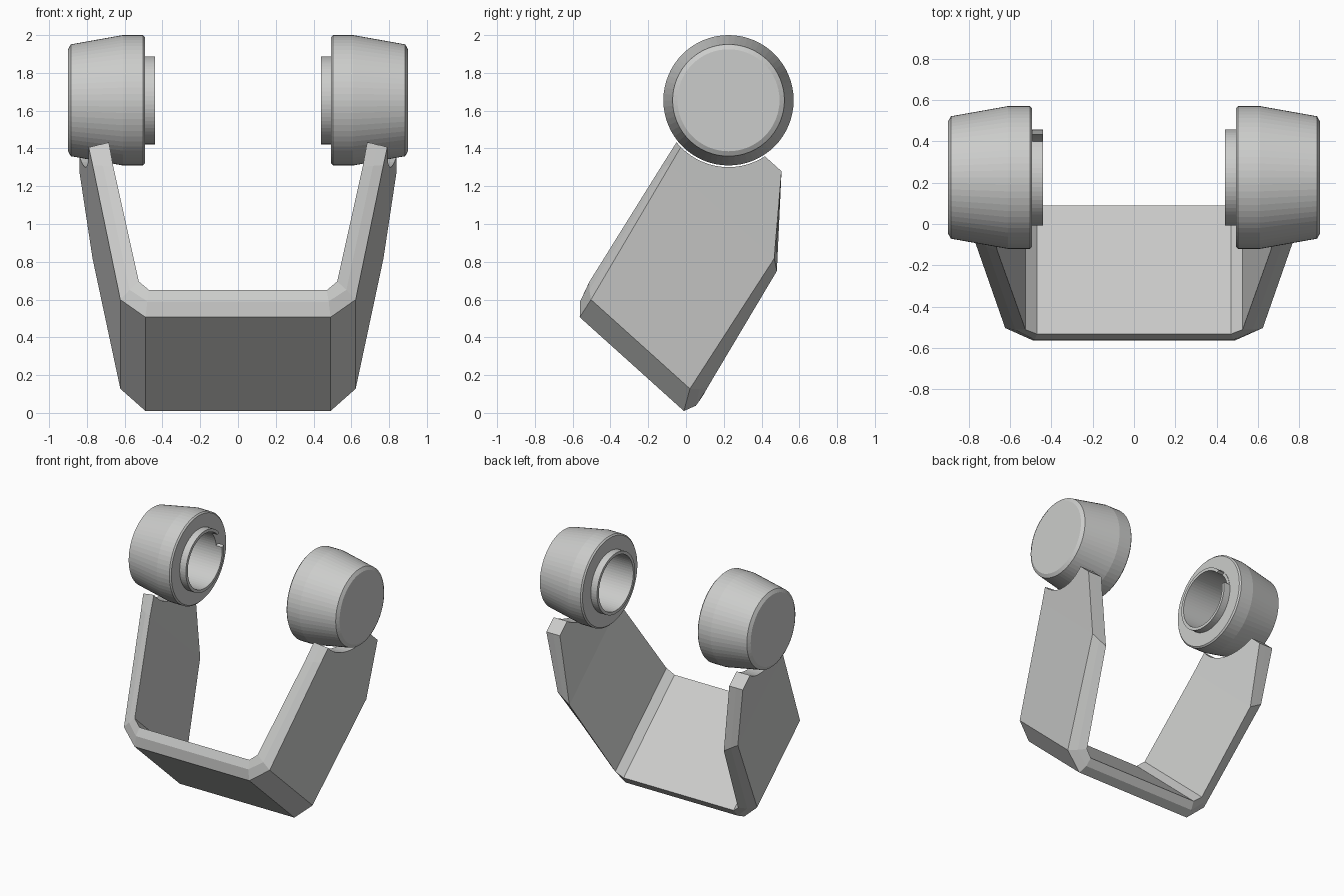
import bpy, bmesh, math
from mathutils import Vector, Matrix

if "Cube" in bpy.data.objects:
    bpy.data.objects.remove(bpy.data.objects["Cube"], do_unlink=True)

GREY = (0.6, 0.605, 0.595, 1)
grey = bpy.data.materials.new("light grey")
grey.use_nodes = True
grey.diffuse_color = GREY
grey.node_tree.nodes["Principled BSDF"].inputs["Base Color"].default_value = GREY

PIVOT = Vector((0, 0.225, 1.655))   # axis of both cups
TILT = math.radians(42)             # slope of the cradle floor
SEGMENTS = 64


def finish(bm, name):
    bmesh.ops.recalc_face_normals(bm, faces=bm.faces)
    mesh = bpy.data.meshes.new(name)
    bm.to_mesh(mesh)
    bm.free()
    obj = bpy.data.objects.new(name, mesh)
    bpy.context.collection.objects.link(obj)
    mesh.materials.append(grey)
    return obj


def cut(obj, cutter):
    cutter.hide_render = True
    mod = obj.modifiers.new("cut", 'BOOLEAN')
    mod.operation = 'DIFFERENCE'
    mod.solver = 'EXACT'
    mod.object = cutter
    bpy.context.view_layer.objects.active = obj
    bpy.ops.object.modifier_apply(modifier=mod.name)
    bpy.data.objects.remove(cutter, do_unlink=True)


def revolve(profile, name, side):
    """Turn an (x, radius) profile around the cup axis."""
    bm = bmesh.new()
    verts = [bm.verts.new(PIVOT + Vector((side * x, 0, r))) for x, r in profile]
    edges = [bm.edges.new(pair) for pair in zip(verts, verts[1:])]
    bmesh.ops.spin(bm, geom=verts + edges, cent=PIVOT, axis=(1, 0, 0),
                   angle=math.tau, steps=SEGMENTS, use_merge=True)
    bmesh.ops.remove_doubles(bm, verts=bm.verts, dist=0.0005)
    return finish(bm, name)


def cradle_point(side, x, up, along):
    """Cradle space to world: up is off the floor, along runs down its slope."""
    c, s = math.cos(TILT), math.sin(TILT)
    return Vector((side * x, s * up + c * along, c * up - s * along))


# Cradle: U section, each station is outer and inner (x, up, front, back) plus rim bulge
stations = [
    ((0.49, 0, -0.757, -0.015), (0.47, 0.127, -0.83, 0.006), 0.018),
    ((0.623, 0.109, -0.775, -0.07), (0.525, 0.175, -0.845, -0.005), 0.006),
    ((0.77, 0.92, -0.94, -0.20), (0.66, 0.88, -0.97, -0.145), 0),
    ((0.84, 1.289, -1.015, -0.48), (0.724, 1.289, -1.04, -0.48), 0),
]
bm = bmesh.new()
rings = []
path = [(-1, st) for st in reversed(stations)] + [(1, st) for st in stations]
for side, (outer, inner, bulge) in path:
    mid = [(a + b) / 2 for a, b in zip(outer, inner)]
    ring = [(outer[0], outer[1], outer[2]), (outer[0], outer[1], outer[3]),
            (mid[0], mid[1], mid[3] + bulge),
            (inner[0], inner[1], inner[3]), (inner[0], inner[1], inner[2]),
            (mid[0], mid[1], mid[2] - bulge)]
    rings.append([bm.verts.new(cradle_point(side, *p)) for p in ring])
for a, b in zip(rings, rings[1:]):
    for i in range(len(a)):
        j = (i + 1) % len(a)
        bm.faces.new((a[i], a[j], b[j], b[i]))
bm.faces.new(rings[0])
bm.faces.new(rings[-1])
cradle = finish(bm, "cradle")

# Clearance for the cups at the arm tips
for side in (-1, 1):
    cut(cradle, revolve([(0.4, 0), (0.4, 0.354), (1, 0.354), (1, 0)],
                        "clearance_cutter", side))

# Tapered cups with a bored collar on the inner face
cup_profile = [(0.82, 0), (0.82, 0.21), (0.44, 0.21), (0.44, 0.233), (0.493, 0.233),
               (0.493, 0.335), (0.503, 0.345), (0.61, 0.345), (0.885, 0.296),
               (0.9, 0.27), (0.9, 0)]
left_cup = revolve(cup_profile, "left_cup", 1)
right_cup = revolve(cup_profile, "right_cup", -1)

# Notch in the right collar
bm = bmesh.new()
turn = Matrix.Rotation(math.radians(25), 4, 'X')
bmesh.ops.create_cube(bm, size=1, matrix=Matrix.Translation(PIVOT) @ turn
                      @ Matrix.Translation((-0.455, 0.23, 0))
                      @ Matrix.Diagonal((0.07, 0.08, 0.13, 1)))
cut(right_cup, finish(bm, "notch_cutter"))
